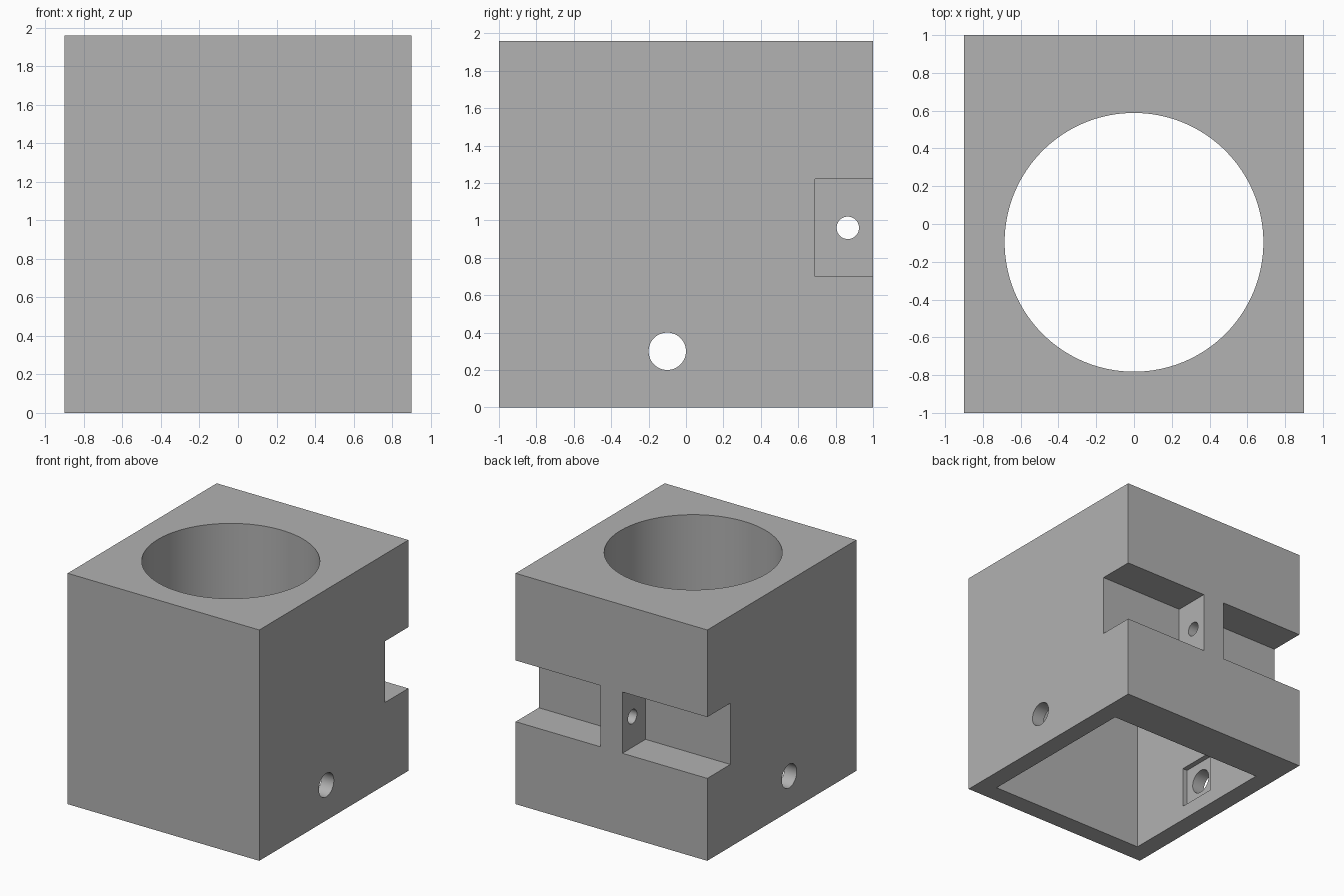
import bpy
import math

if "Cube" in bpy.data.objects:
    bpy.data.objects.remove(bpy.data.objects["Cube"], do_unlink=True)

grey = bpy.data.materials.new("plain grey")
grey.use_nodes = True
colour = (0.445, 0.445, 0.445, 1)
grey.diffuse_color = colour
grey.node_tree.nodes["Principled BSDF"].inputs["Base Color"].default_value = colour


def box(name, low, high):
    """Box between two opposite corners."""
    centre = [(a + b) / 2 for a, b in zip(low, high)]
    bpy.ops.mesh.primitive_cube_add(size=1, location=centre)
    ob = bpy.context.object
    ob.name = name
    ob.scale = [b - a for a, b in zip(low, high)]
    bpy.ops.object.transform_apply(location=True, rotation=True, scale=True)
    ob.data.materials.append(grey)
    return ob


def rod(name, radius, length, centre, along_x=False, sides=48):
    """Cylinder along z, or along x."""
    turn = (0, math.pi / 2, 0) if along_x else (0, 0, 0)
    bpy.ops.mesh.primitive_cylinder_add(vertices=sides, radius=radius, depth=length,
                                        location=centre, rotation=turn)
    ob = bpy.context.object
    ob.name = name
    bpy.ops.object.transform_apply(location=True, rotation=True, scale=True)
    ob.data.materials.append(grey)
    return ob


def cut(body, cutter):
    """Subtract the cutter from the body, then discard it."""
    cutter.hide_render = True
    bpy.context.view_layer.objects.active = body
    mod = body.modifiers.new(cutter.name, "BOOLEAN")
    mod.operation = "DIFFERENCE"
    mod.solver = "EXACT"
    mod.object = cutter
    bpy.ops.object.modifier_apply(modifier=mod.name)
    bpy.data.objects.remove(cutter, do_unlink=True)


HEIGHT = 1.96
BORE_Y = -0.097
POCKET_TOP = 1.23

body = box("housing_block", (-0.9, -1, 0), (0.9, 1, HEIGHT))

# Square pocket from below, opening into the round bore from above
cut(body, box("square_pocket", (-0.74, BORE_Y - 0.742, -0.2),
              (0.74, BORE_Y + 0.742, POCKET_TOP)))
cut(body, rod("round_bore", 0.685, 2, (0, BORE_Y, 2), sides=128))

# Rear side notches, leaving a central web between them
for side in (-1, 1):
    xs = sorted((side * 0.103, side * 1.1))
    cut(body, box("rear_notch", (xs[0], 0.69, 0.70), (xs[1], 1.2, 1.22)))

# Small hole through the web
cut(body, rod("web_hole", 0.06, 0.5, (0, 0.865, 0.96), along_x=True))

# Square recesses in the pocket walls and the cross hole through them
cut(body, box("wall_recesses", (-0.785, -0.27, 0.125), (0.785, 0.08, 0.475)))
cut(body, rod("cross_hole", 0.1, 2.2, (0, -0.1, 0.3), along_x=True))

# Smooth bores, crisp edges
bpy.ops.object.select_all(action="DESELECT")
body.select_set(True)
bpy.context.view_layer.objects.active = body
bpy.ops.object.shade_smooth_by_angle(angle=math.radians(30))
